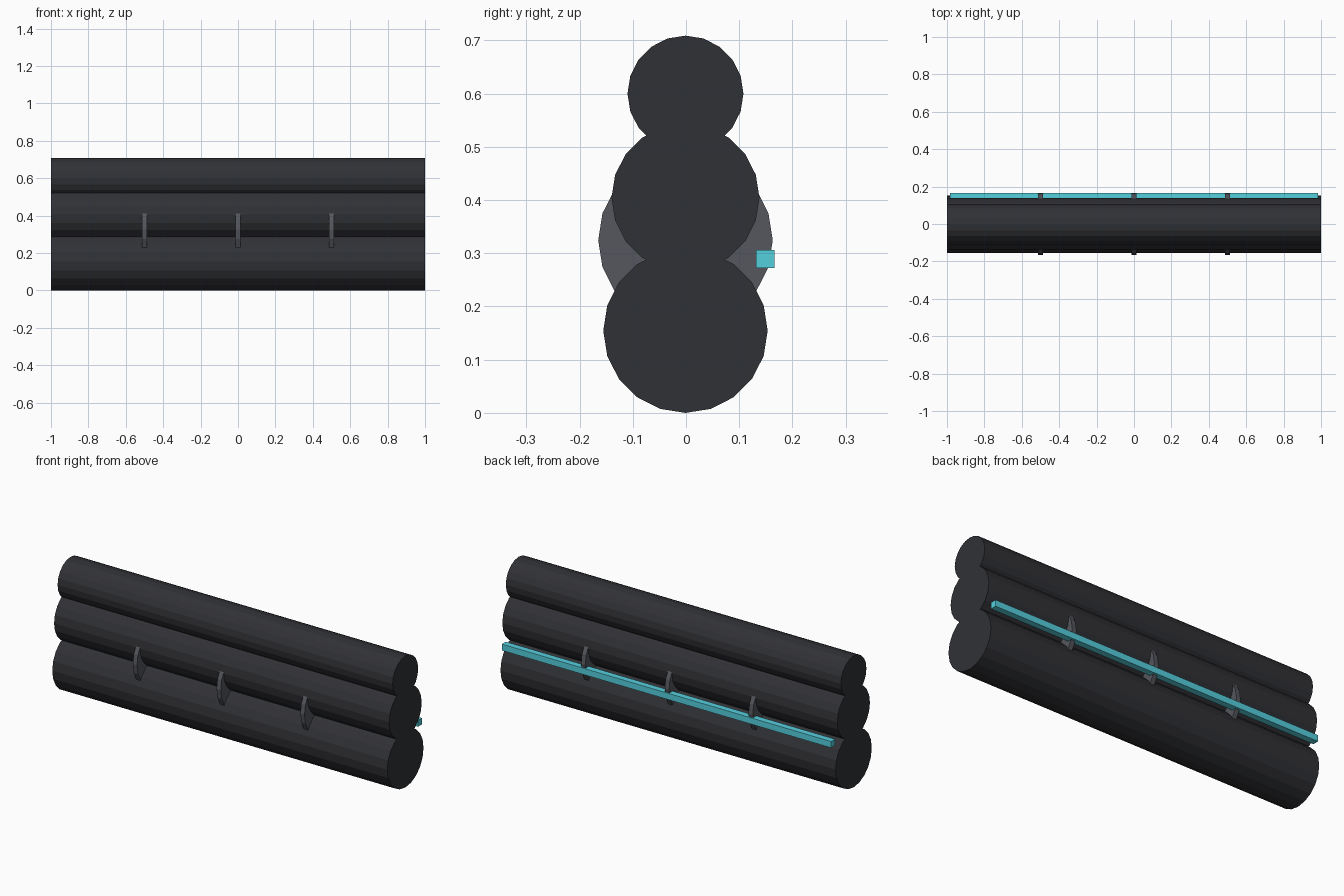
import bpy
import bmesh
from math import pi
from mathutils import Matrix

if "Cube" in bpy.data.objects:
    bpy.data.objects.remove(bpy.data.objects["Cube"])


def material(name, color):
    mat = bpy.data.materials.new(name)
    mat.diffuse_color = (*color, 1)
    mat.use_nodes = True
    mat.node_tree.nodes["Principled BSDF"].inputs["Base Color"].default_value = mat.diffuse_color
    return mat


def add_object(name, bm, mat):
    mesh = bpy.data.meshes.new(name)
    bm.to_mesh(mesh)
    bm.free()
    mesh.materials.append(mat)
    obj = bpy.data.objects.new(name, mesh)
    bpy.context.collection.objects.link(obj)
    return obj


def log(name, radius, length, x, z, mat):
    """Flat-shaded 20-sided cylinder lying along x."""
    bm = bmesh.new()
    bmesh.ops.create_cone(
        bm, cap_ends=True, segments=20, radius1=radius, radius2=radius, depth=length,
        matrix=Matrix.Translation((x, -0.001, z)) @ Matrix.Rotation(pi / 2, 4, 'Y'))
    return add_object(name, bm, mat)


dark = material("dark_grey", (0.03, 0.031, 0.036))
grey = material("mid_grey", (0.09, 0.095, 0.11))
cyan = material("cyan", (0.09, 0.63, 0.73))

# Three stacked pipes, thinner towards the top
for name, radius, z in (("lower_pipe", 0.1545, 0.1545),
                        ("middle_pipe", 0.139, 0.4045),
                        ("upper_pipe", 0.109, 0.6)):
    log(name, radius, 2.0, 0, z, dark)

# Clamp discs joining the lower and middle pipes
for i, x in enumerate((-0.5, 0, 0.5)):
    log(f"clamp_{i + 1}", 0.164, 0.025, x, 0.3245, grey)

# Light strip along the back
bm = bmesh.new()
bmesh.ops.create_cube(bm, size=1, matrix=Matrix.Translation((0, 0.149, 0.289))
                      @ Matrix.Diagonal((1.965, 0.034, 0.034, 1)))
add_object("light_strip", bm, cyan)
